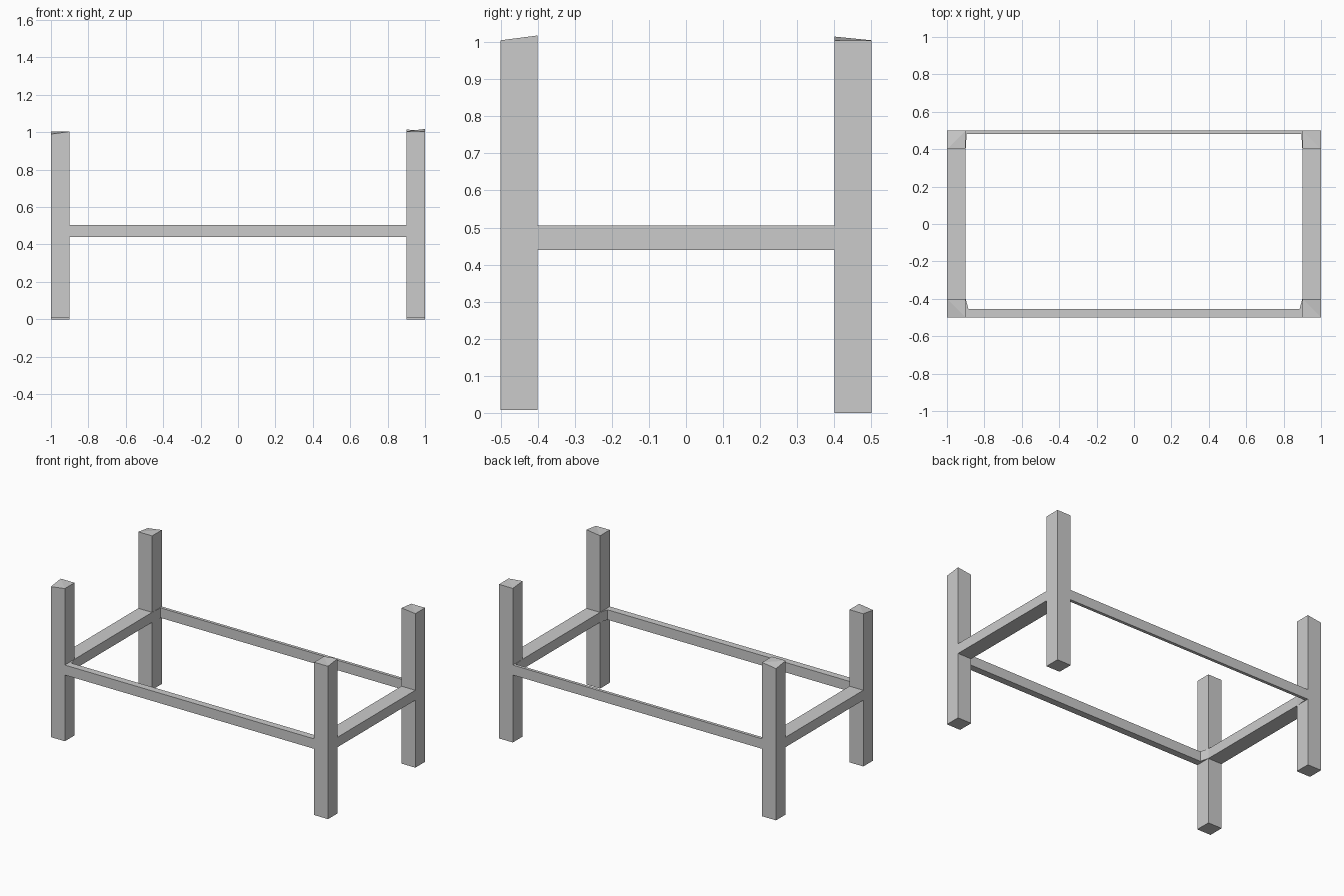
import bpy
import bmesh

cube = bpy.data.objects.get("Cube")
if cube:
    bpy.data.objects.remove(cube, do_unlink=True)

grey = bpy.data.materials.new("plain grey")
grey.use_nodes = True
colour = (0.6, 0.6, 0.6, 1)
grey.diffuse_color = colour
grey.node_tree.nodes["Principled BSDF"].inputs["Base Color"].default_value = colour


def prism(name, outline, bottom, top, odd_corner=None, odd_height=0):
    """Extrude an outline upward; one top corner may sit higher or lower."""
    bm = bmesh.new()
    low = [bm.verts.new((x, y, bottom)) for x, y in outline]
    high = [bm.verts.new((x, y, top)) for x, y in outline]
    n = len(outline)
    bm.faces.new(low)
    for i in range(n):
        j = (i + 1) % n
        bm.faces.new((low[i], low[j], high[j], high[i]))
    if odd_corner is None:
        bm.faces.new(high)
    else:
        # Fold the top along the diagonal beside the odd corner
        k = odd_corner
        high[k].co.z = odd_height
        a, b, c = (high[(k + s) % n] for s in (1, 2, 3))
        bm.faces.new((high[k], a, c))
        bm.faces.new((a, b, c))
    bmesh.ops.recalc_face_normals(bm, faces=bm.faces)
    mesh = bpy.data.meshes.new(name)
    bm.to_mesh(mesh)
    bm.free()
    mesh.materials.append(grey)
    obj = bpy.data.objects.new(name, mesh)
    bpy.context.collection.objects.link(obj)
    return obj


def box_outline(x0, x1, y0, y1):
    return [(x0, y0), (x1, y0), (x1, y1), (x0, y1)]


# Corner posts with slightly uneven cut tops
OUT, IN, DEEP, NEAR = 1.0, 0.9, 0.5, 0.4
prism("front_right_post", box_outline(-OUT, -IN, -DEEP, -NEAR), 0.008, 1.004, 0, 0.99)
prism("front_left_post", box_outline(IN, OUT, -DEEP, -NEAR), 0.008, 1.005, 2, 1.018)
prism("back_right_post", box_outline(-OUT, -IN, NEAR, DEEP), 0.0, 1.004, 3, 0.99)
prism("back_left_post", box_outline(IN, OUT, NEAR, DEEP), 0.0, 1.005, 0, 1.015)

# Wide end rails
RAIL_LOW, RAIL_HIGH = 0.44, 0.505
for side, x0 in (("right", -OUT), ("left", IN)):
    prism(side + "_end_rail", box_outline(x0, x0 + 0.1, -NEAR, NEAR), RAIL_LOW, RAIL_HIGH)

# Thin long rails, flaring into the posts
for name, sign, inner_x, inner_y in (("front_rail", -1, 0.885, 0.455),
                                     ("back_rail", 1, 0.895, 0.48)):
    half = [(IN, DEEP), (IN, NEAR), (inner_x, inner_y)]
    points = half + [(-x, y) for x, y in reversed(half)]
    prism(name, [(x, sign * y) for x, y in points], RAIL_LOW, RAIL_HIGH)
